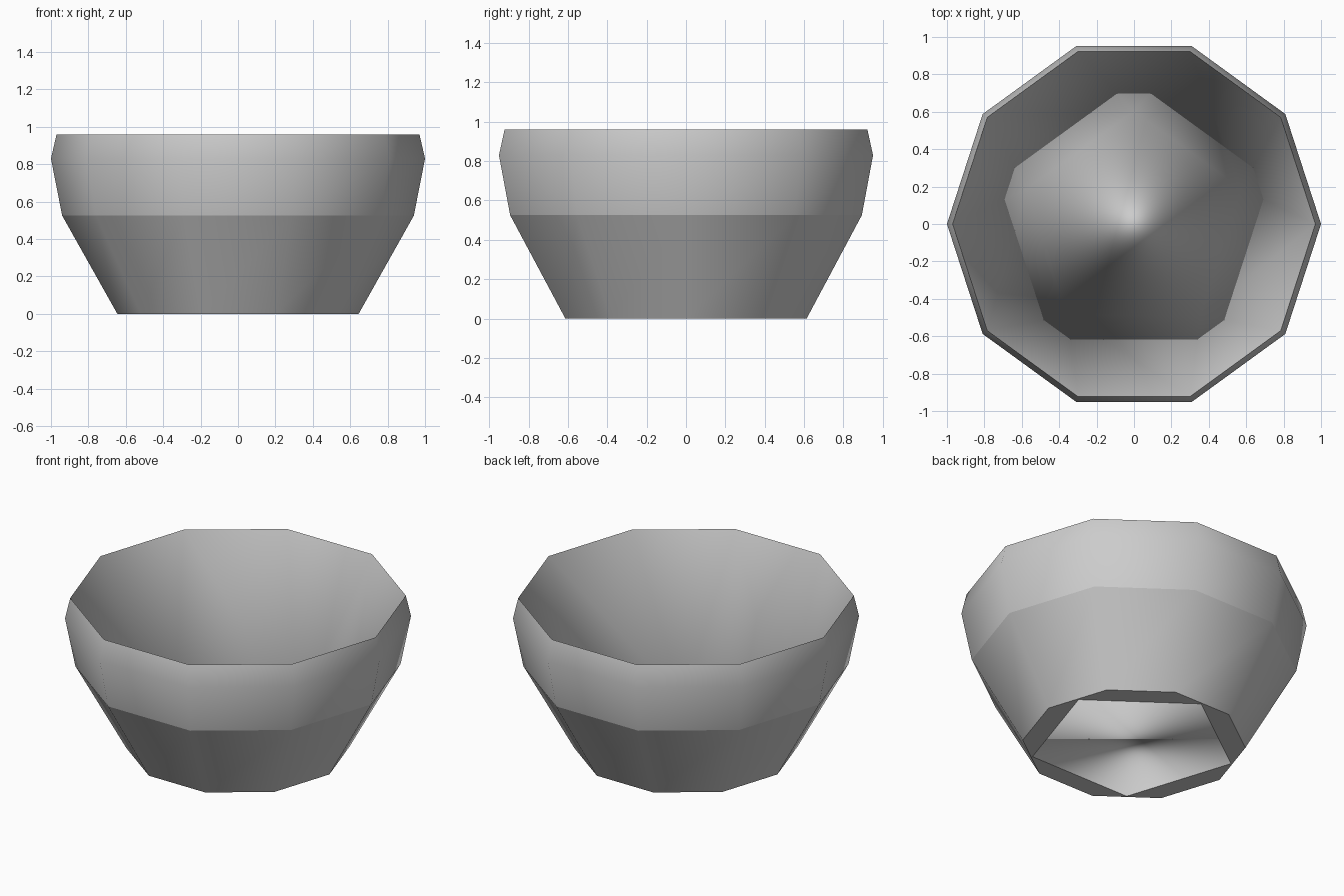
import bpy
from math import cos, sin, radians

cube = bpy.data.objects.get("Cube")
if cube:
    bpy.data.objects.remove(cube)

SIDES = 10

grey = bpy.data.materials.new("neutral_grey")
grey.use_nodes = True
colour = (0.6, 0.6, 0.6, 1)
grey.diffuse_color = colour
grey.node_tree.nodes["Principled BSDF"].inputs["Base Color"].default_value = colour


def ring(radius, z, count=SIDES, start=0):
    step = 360 / count
    return [(radius * cos(radians(start + i * step)),
             radius * sin(radians(start + i * step)), z) for i in range(count)]


def make(name, verts, faces, angle):
    mesh = bpy.data.meshes.new(name)
    mesh.from_pydata(verts, [], faces)
    mesh.materials.append(grey)
    obj = bpy.data.objects.new(name, mesh)
    bpy.context.collection.objects.link(obj)
    bpy.ops.object.select_all(action="DESELECT")
    obj.select_set(True)
    bpy.context.view_layer.objects.active = obj
    bpy.ops.object.shade_smooth_by_angle(angle=radians(angle))


def walls(levels):
    """Quads joining stacked rings, facing outward."""
    faces = []
    for k in range(levels - 1):
        for i in range(SIDES):
            j = (i + 1) % SIDES
            a, b = k * SIDES, (k + 1) * SIDES
            faces.append((a + i, a + j, b + j, b + i))
    return faces


def pentagon(z):
    return ring(0.605, z, 5, 18)


# Upper outer wall, bulging just below the rim
make("outer_band", ring(0.94, 0.525) + ring(1.0, 0.83) + ring(0.97, 0.96),
     walls(3), 45)

# Tapered lower wall with a flat border around the five-sided floor
base = ring(0.645, 0) + ring(0.94, 0.525)
n = len(base)
border = []
for k in range(5):
    a, b, c = 2 * k, 2 * k + 1, (2 * k + 2) % SIDES
    p, q = n + k, n + (k + 1) % 5
    border += [(b, a, p), (c, b, p, q)]
make("outer_base", base + pentagon(0), walls(2) + border, 45)

# Inner wall narrowing from the ten-sided rim to the five-sided floor
lining = ring(0.97, 0.96) + pentagon(0)
faces = [tuple(SIDES + k for k in range(5))]
for k in range(5):
    a, b, c = 2 * k, 2 * k + 1, (2 * k + 2) % SIDES
    p, q = SIDES + k, SIDES + (k + 1) % 5
    faces += [(b, a, p), (c, b, p, q)]
make("inner_bowl", lining, faces, 180)
